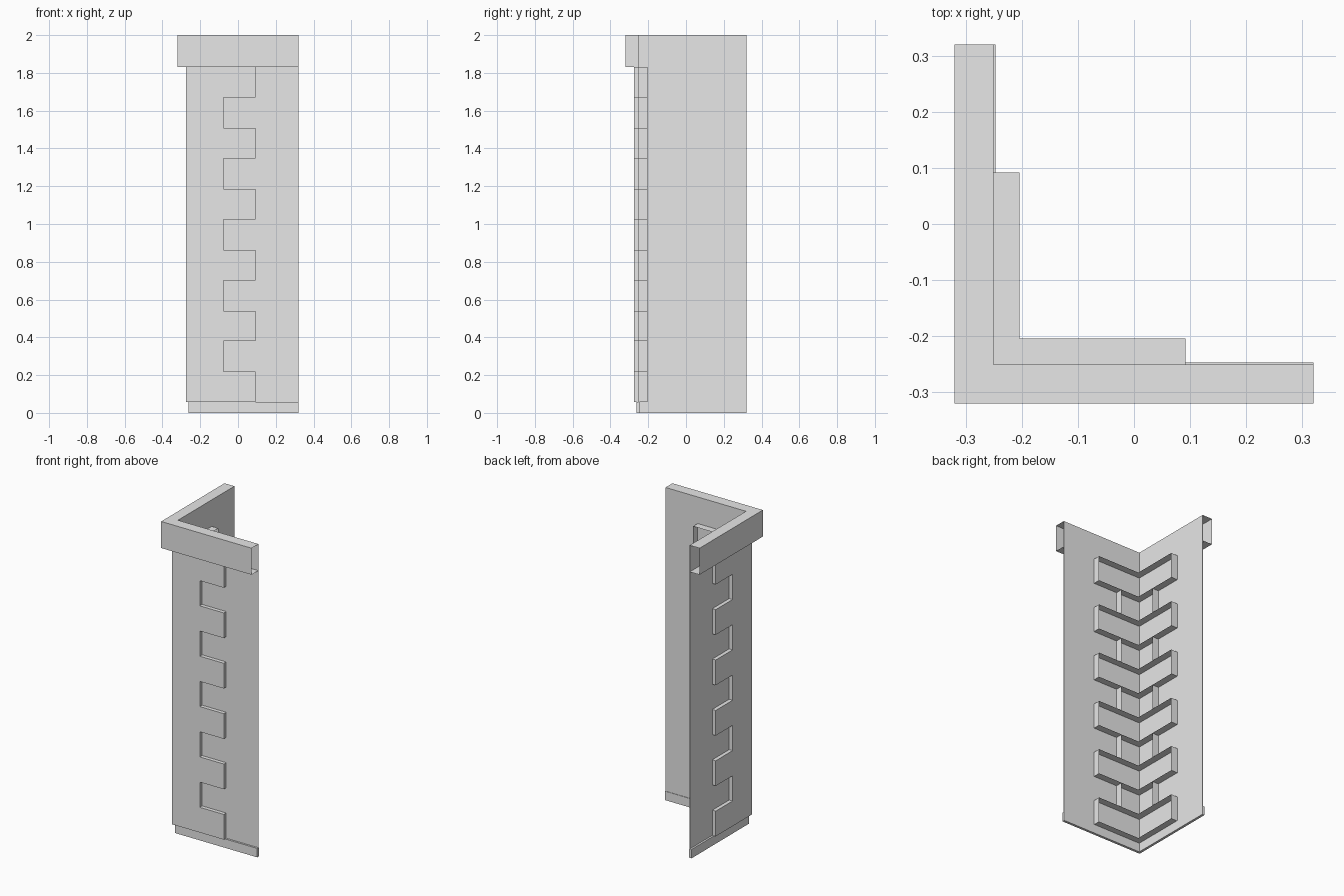
import bpy
import bmesh

cube = bpy.data.objects.get("Cube")
if cube:
    bpy.data.objects.remove(cube, do_unlink=True)

GREY = (0.8, 0.8, 0.8, 1.0)
stone = bpy.data.materials.new("pale grey stone")
stone.use_nodes = True
stone.diffuse_color = GREY
stone.node_tree.nodes["Principled BSDF"].inputs["Base Color"].default_value = GREY


def corner_piece(name, outer, inner, end, z0, z1, drop=()):
    """L-shaped corner block; drop removes its 'back' and/or 'ends' to leave a shell."""
    outline = [(outer, outer), (end, outer), (end, inner),
               (inner, inner), (inner, end), (outer, end)]
    bm = bmesh.new()
    base = bm.faces.new([bm.verts.new((x, y, z0)) for x, y in outline])
    top = bmesh.ops.extrude_face_region(bm, geom=[base], use_keep_orig=True)
    moved = [v for v in top["geom"] if isinstance(v, bmesh.types.BMVert)]
    bmesh.ops.translate(bm, verts=moved, vec=(0, 0, z1 - z0))
    bmesh.ops.recalc_face_normals(bm, faces=bm.faces)
    doomed = []
    for f in bm.faces:
        if abs(f.normal.z) > 0.5:
            continue
        on_end = any(all(abs(v.co[a] - end) < 1e-5 for v in f.verts) for a in (0, 1))
        on_back = any(all(abs(v.co[a] - inner) < 1e-5 for v in f.verts) for a in (0, 1))
        if (on_end and "ends" in drop) or (on_back and not on_end and "back" in drop):
            doomed.append(f)
    bmesh.ops.delete(bm, geom=doomed, context="FACES")
    mesh = bpy.data.meshes.new(name)
    bm.to_mesh(mesh)
    bm.free()
    mesh.materials.append(stone)
    obj = bpy.data.objects.new(name, mesh)
    bpy.context.collection.objects.link(obj)
    return obj


WALL, REACH, HEIGHT = -0.25, 0.32, 2.0
BASE_TOP, CAP_BOTTOM = 0.057, 1.83

# Thin corner wall
corner_piece("corner_wall", WALL - 0.001, WALL, REACH, 0, HEIGHT)

# Plinth strip along the foot
corner_piece("base_strip", -0.263, -0.247, REACH, 0, BASE_TOP)

# Hollow cornice, open at both ends
corner_piece("top_cornice", -0.32, WALL, REACH, CAP_BOTTOM, HEIGHT, ("back", "ends"))

# Alternating long and short corner stones, open on the inside
COUNT = 11
step = (CAP_BOTTOM - BASE_TOP) / COUNT
for i in range(COUNT):
    long_stone = i % 2 == 0
    z = BASE_TOP + i * step
    corner_piece(f"{'long' if long_stone else 'short'}_stone_{i + 1}",
                 -0.275, -0.204, 0.092 if long_stone else -0.078,
                 z, z + step, ("back",))
